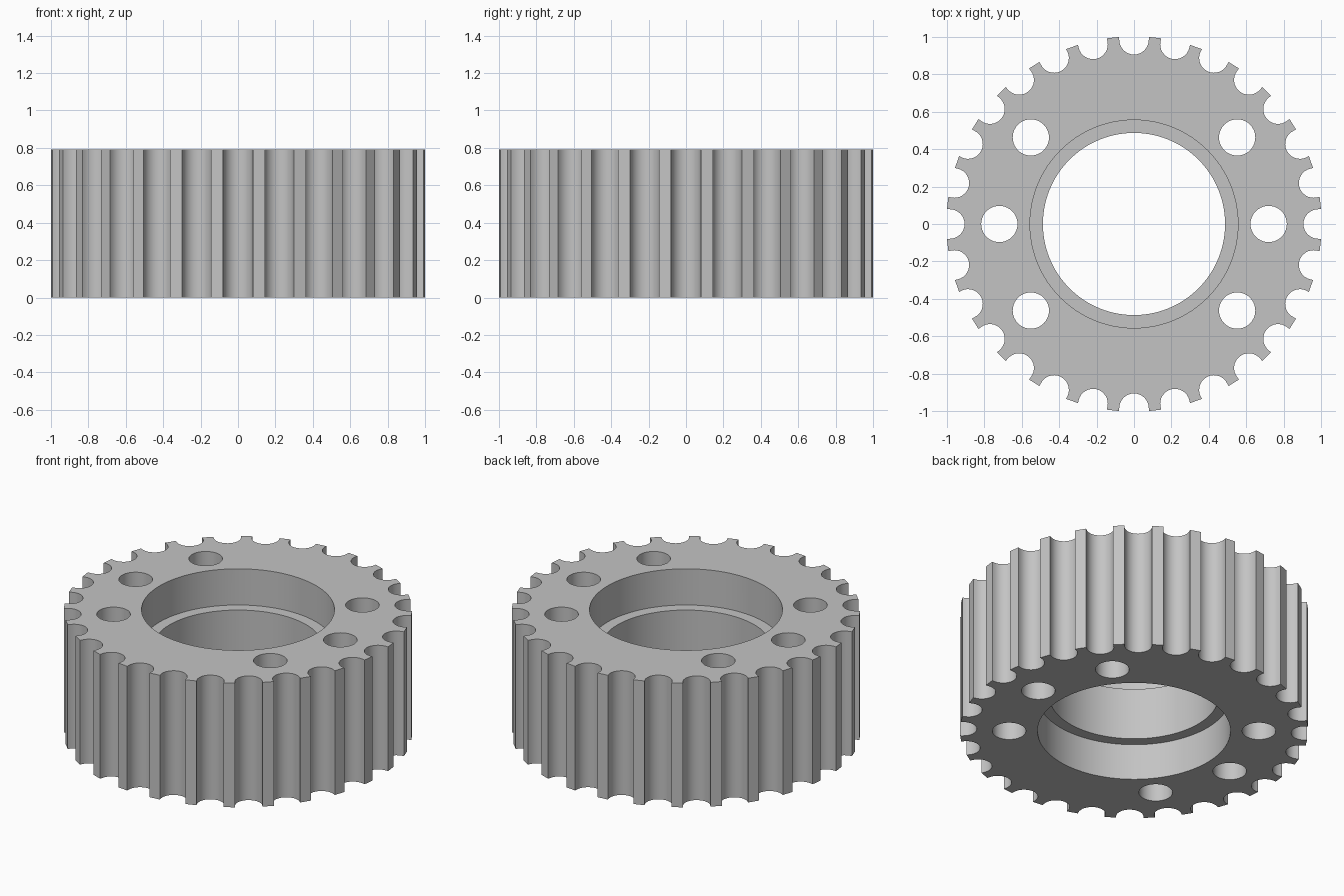
import bpy, bmesh, math
from mathutils import Matrix

if "Cube" in bpy.data.objects:
    bpy.data.objects.remove(bpy.data.objects["Cube"])

TEETH = 28
HEIGHT = 0.79
TIP_R = 1.0032        # radius of the tooth tips
GROOVE_R = 0.079      # radius of the round grooves
GROOVE_C = 0.985      # distance of groove centres from the axis
BORE_R, RECESS_R, RECESS_D = 0.487, 0.556, 0.23
HOLE_R, HOLE_C = 0.097, 0.72

grey = bpy.data.materials.new("plain grey")
grey.diffuse_color = (0.55, 0.55, 0.55, 1)
grey.use_nodes = True
grey.node_tree.nodes["Principled BSDF"].inputs["Base Color"].default_value = grey.diffuse_color


def make_object(name, bm):
    mesh = bpy.data.meshes.new(name)
    bm.to_mesh(mesh)
    bm.free()
    mesh.materials.append(grey)
    obj = bpy.data.objects.new(name, mesh)
    bpy.context.collection.objects.link(obj)
    return obj


def cut_cylinder(target, x, y, r, z0, z1, segments):
    """Cut a vertical round hole into the target."""
    bm = bmesh.new()
    bmesh.ops.create_cone(bm, cap_ends=True, segments=segments, radius1=r, radius2=r,
                          depth=z1 - z0, matrix=Matrix.Translation((x, y, (z0 + z1) / 2)))
    cutter = make_object("hole_cutter", bm)
    cutter.hide_render = True
    mod = target.modifiers.new("hole", 'BOOLEAN')
    mod.operation = 'DIFFERENCE'
    mod.solver = 'EXACT'
    mod.object = cutter
    bpy.context.view_layer.objects.active = target
    bpy.ops.object.modifier_apply(modifier=mod.name)
    bpy.data.objects.remove(cutter)


# Toothed outline: one round groove per pitch, straight lips out to the tip
half = 0.079
lip = math.sqrt(TIP_R ** 2 - half ** 2)
groove = [(lip, -half)]
for i in range(17):
    a = math.pi * (1.5 - i / 16)
    groove.append((GROOVE_C + GROOVE_R * math.cos(a), GROOVE_R * math.sin(a)))
groove.append((lip, half))

bm = bmesh.new()
outline = []
for t in range(TEETH):
    a = 2 * math.pi * t / TEETH
    c, s = math.cos(a), math.sin(a)
    outline += [bm.verts.new((x * c - y * s, x * s + y * c, 0)) for x, y in groove]
base = bm.faces.new(outline)
top = bmesh.ops.extrude_face_region(bm, geom=[base])
bmesh.ops.translate(bm, vec=(0, 0, HEIGHT),
                    verts=[v for v in top["geom"] if isinstance(v, bmesh.types.BMVert)])
bmesh.ops.recalc_face_normals(bm, faces=bm.faces)
pulley = make_object("toothed_pulley", bm)

# Central bore with a wider recess at each end, leaving an inner ledge
cut_cylinder(pulley, 0, 0, BORE_R, -0.1, HEIGHT + 0.1, 96)
cut_cylinder(pulley, 0, 0, RECESS_R, HEIGHT - RECESS_D, HEIGHT + 0.1, 96)
cut_cylinder(pulley, 0, 0, RECESS_R, -0.1, RECESS_D, 96)

# Six through holes, three on each side
for deg in (-40, 0, 40, 140, 180, 220):
    a = math.radians(deg)
    cut_cylinder(pulley, HOLE_C * math.cos(a), HOLE_C * math.sin(a), HOLE_R,
                 -0.1, HEIGHT + 0.1, 40)

# Smooth round walls, crisp edges
bpy.ops.object.select_all(action='DESELECT')
pulley.select_set(True)
bpy.context.view_layer.objects.active = pulley
bpy.ops.object.shade_smooth_by_angle(angle=math.radians(30))
